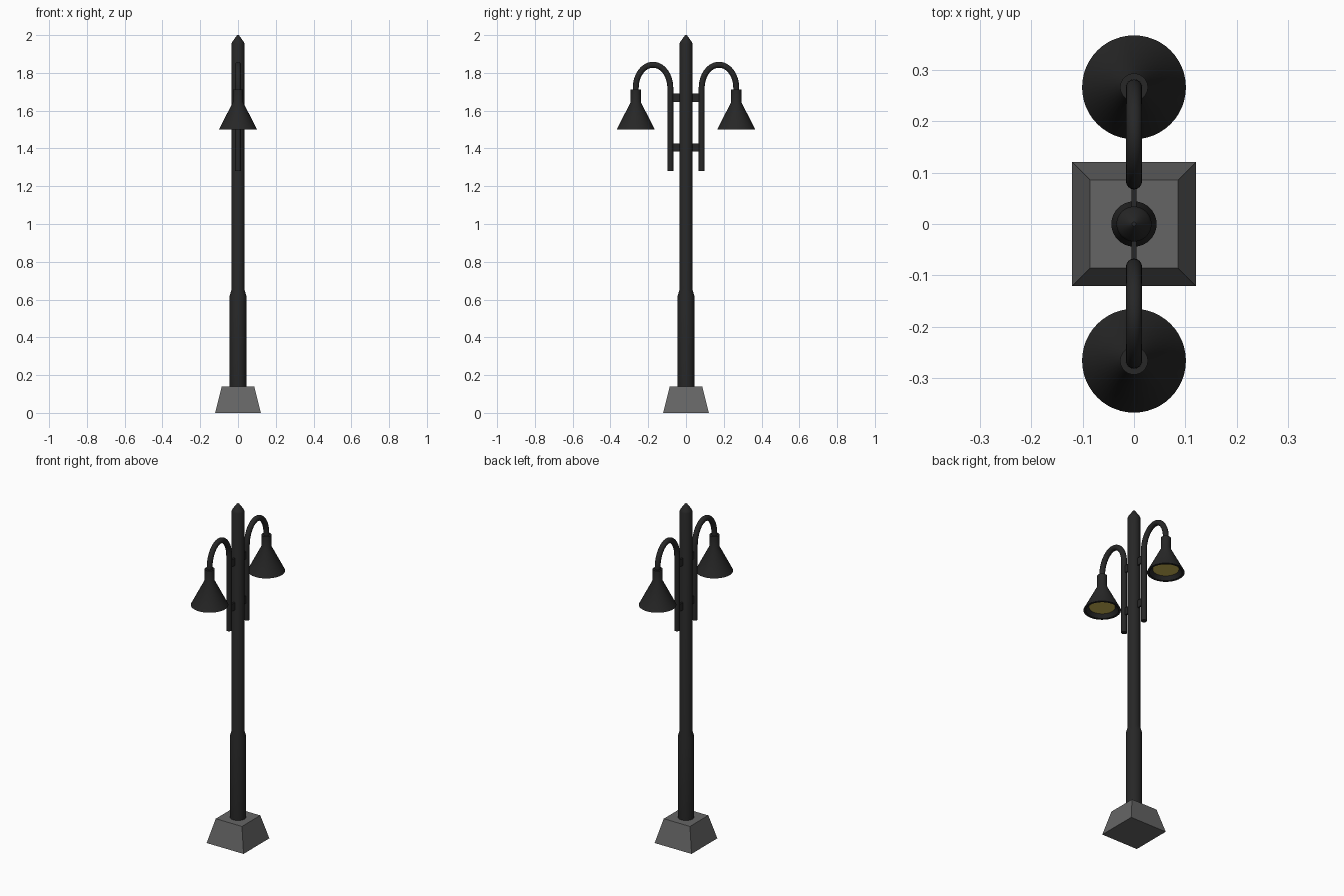
import bpy
import bmesh
from math import cos, sin, pi, radians

if "Cube" in bpy.data.objects:
    bpy.data.objects.remove(bpy.data.objects["Cube"])


def material(name, rgb):
    m = bpy.data.materials.new(name)
    m.diffuse_color = (*rgb, 1)
    m.use_nodes = True
    m.node_tree.nodes["Principled BSDF"].inputs["Base Color"].default_value = m.diffuse_color
    return m


BLACK = material("black_metal", (0.02, 0.02, 0.02))
STONE = material("dark_stone", (0.13, 0.13, 0.13))
GLOW = material("lamp_glass", (0.62, 0.48, 0.09))


def finish(name, bm, mat, loc=(0, 0, 0), smooth=True):
    bmesh.ops.recalc_face_normals(bm, faces=bm.faces)
    mesh = bpy.data.meshes.new(name)
    bm.to_mesh(mesh)
    bm.free()
    mesh.materials.append(mat)
    obj = bpy.data.objects.new(name, mesh)
    obj.location = loc
    bpy.context.collection.objects.link(obj)
    if smooth:
        bpy.context.view_layer.objects.active = obj
        obj.select_set(True)
        bpy.ops.object.shade_smooth_by_angle(angle=radians(30))
        obj.select_set(False)
    return obj


def lathe(name, profile, mat, loc=(0, 0, 0), sides=40):
    """Revolve (radius, z) points around z, capping both ends."""
    bm = bmesh.new()
    rings = [[bm.verts.new((r * cos(2 * pi * i / sides), r * sin(2 * pi * i / sides), z))
              for i in range(sides)] for r, z in profile]
    for a, b in zip(rings, rings[1:]):
        for i in range(sides):
            j = (i + 1) % sides
            bm.faces.new((a[i], a[j], b[j], b[i]))
    bm.faces.new(rings[0])
    bm.faces.new(rings[-1])
    return finish(name, bm, mat, loc)


def box(name, size, loc, mat):
    bm = bmesh.new()
    bmesh.ops.create_cube(bm, size=1)
    bmesh.ops.scale(bm, vec=size, verts=bm.verts)
    return finish(name, bm, mat, loc, smooth=False)


# tapered square footing
footing = box("footing", (0.242, 0.242, 0.14), (0, 0, 0.07), STONE)
for v in footing.data.vertices:
    if v.co.z > 0:
        v.co.x *= 0.71
        v.co.y *= 0.71

# stepped pole with pointed tip
lathe("pole", [(0.044, 0.14), (0.044, 0.62), (0.034, 0.655), (0.034, 1.955),
               (0.03, 1.965), (0.007, 1.997), (0.004, 2.0)], BLACK)

ARM_Y, LAMP_Y, ARC_Z, ARC_H = 0.083, 0.266, 1.72, 0.123
for side, s in (("back", 1), ("front", -1)):
    # hooked arm tube
    mid, half = (ARM_Y + LAMP_Y) / 2, (LAMP_Y - ARM_Y) / 2
    path = [(ARM_Y, 1.28)]
    path += [(mid - half * cos(pi * k / 24), ARC_Z + ARC_H * sin(pi * k / 24)) for k in range(25)]
    path += [(LAMP_Y, 1.69)]
    curve = bpy.data.curves.new(side + "_arm", 'CURVE')
    curve.dimensions = '3D'
    curve.bevel_depth = 0.0157
    curve.bevel_resolution = 6
    curve.use_fill_caps = True
    spline = curve.splines.new('POLY')
    spline.points.add(len(path) - 1)
    for p, (y, z) in zip(spline.points, path):
        p.co = (0, s * y, z, 1)
    curve.materials.append(BLACK)
    bpy.context.collection.objects.link(bpy.data.objects.new(side + "_arm", curve))

    # thin plates joining arm to pole
    for level, z in (("lower", 1.405), ("upper", 1.668)):
        box(f"{side}_{level}_bracket", (0.009, 0.055, 0.044), (0, s * 0.053, z), BLACK)

    # hollow shade with socket, and glowing disc inside
    lathe(side + "_shade", [(0.027, 1.713), (0.027, 1.645), (0.101, 1.5), (0.088, 1.5),
                            (0.07, 1.522)], BLACK, (0, s * LAMP_Y, 0), 48)
    lathe(side + "_lamp_glass", [(0.07, 1.523), (0.07, 1.519)], GLOW, (0, s * LAMP_Y, 0), 48)
